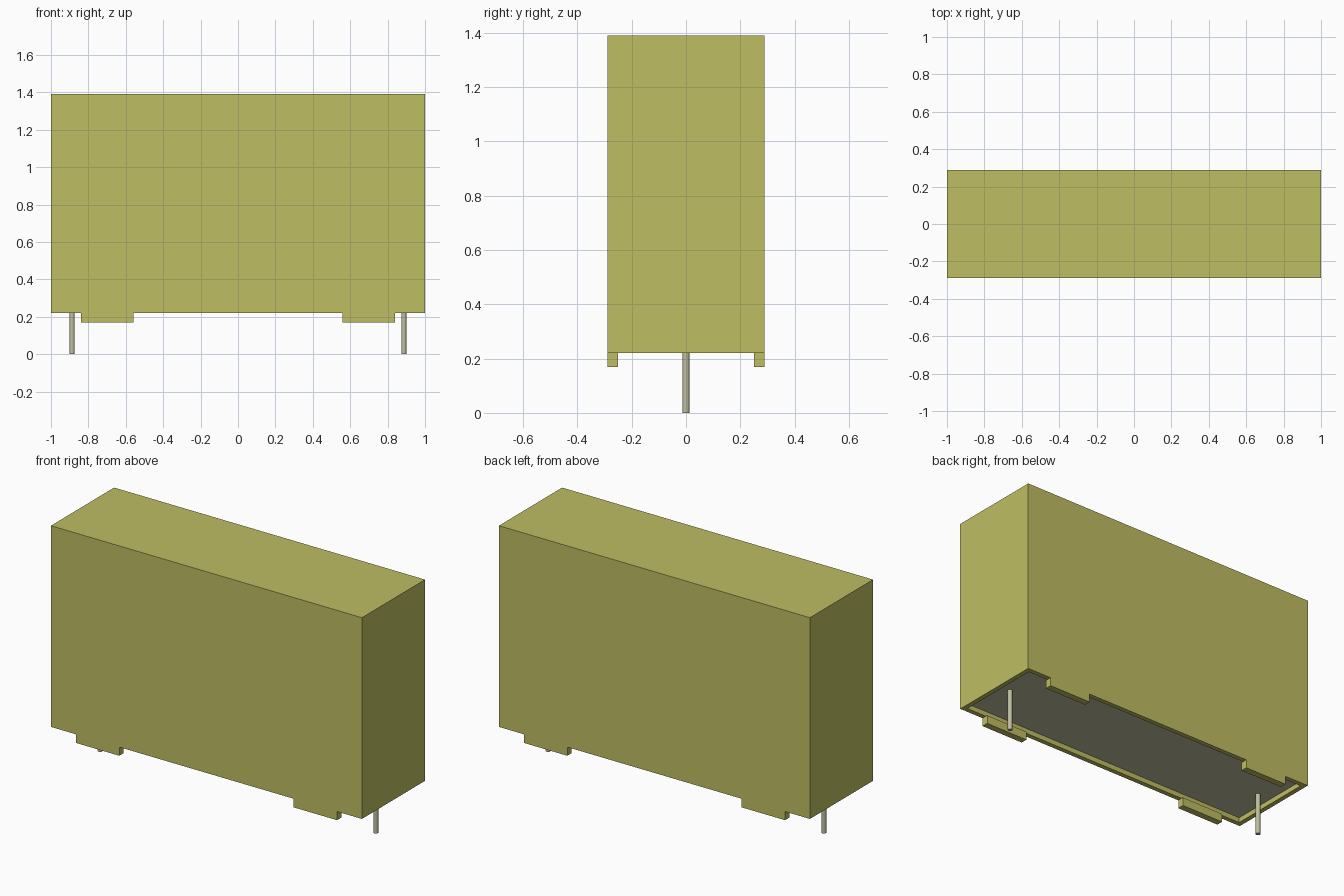
import bpy
import bmesh
from mathutils import Matrix, Vector

cube = bpy.data.objects.get("Cube")
if cube:
    bpy.data.objects.remove(cube, do_unlink=True)

HALF_X, HALF_Y = 1.0, 0.29
BASE, TOP, FOOT_BOTTOM = 0.22, 1.39, 0.17
WALL, RECESS = 0.04, 0.03


def material(name, color):
    mat = bpy.data.materials.new(name)
    mat.use_nodes = True
    mat.diffuse_color = color
    mat.node_tree.nodes["Principled BSDF"].inputs["Base Color"].default_value = color
    return mat


yellow = material("yellow_plastic", (0.52, 0.515, 0.125, 1))
grey = material("pale_grey", (0.52, 0.52, 0.35, 1))


def finish(name, bm, *mats):
    mesh = bpy.data.meshes.new(name)
    bm.to_mesh(mesh)
    bm.free()
    for mat in mats:
        mesh.materials.append(mat)
    obj = bpy.data.objects.new(name, mesh)
    bpy.context.collection.objects.link(obj)
    return obj


def box(low, high):
    low, high = Vector(low), Vector(high)
    bm = bmesh.new()
    place = Matrix.Translation((low + high) / 2) @ Matrix.Diagonal((*(high - low), 1))
    bmesh.ops.create_cube(bm, size=1, matrix=place)
    return bm


# Case with a shallow sealed recess underneath
bm = box((-HALF_X, -HALF_Y, BASE), (HALF_X, HALF_Y, TOP))
bm.normal_update()
floor = min(bm.faces, key=lambda f: f.calc_center_median().z)
bmesh.ops.inset_individual(bm, faces=[floor], thickness=WALL)
bmesh.ops.inset_individual(bm, faces=[floor], thickness=0, depth=-RECESS)
floor.material_index = 1
finish("case", bm, yellow, grey)

for x_name, sx in (("left", 1), ("right", -1)):
    # Standoff feet, flush with the outside of the long walls
    for y_name, sy in (("front", -1), ("back", 1)):
        xs = sorted((sx * 0.56, sx * 0.84))
        ys = sorted((sy * (HALF_Y - WALL), sy * HALF_Y))
        foot = box((xs[0], ys[0], FOOT_BOTTOM), (xs[1], ys[1], BASE))
        finish(f"foot_{y_name}_{x_name}", foot, yellow)

    # Round lead wire
    length = BASE + RECESS
    bm = bmesh.new()
    bmesh.ops.create_cone(bm, cap_ends=True, segments=16, radius1=0.013, radius2=0.013,
                          depth=length, matrix=Matrix.Translation((sx * 0.887, 0, length / 2)))
    for face in bm.faces:
        face.smooth = len(face.verts) == 4
    for edge in bm.edges:
        edge.smooth = all(f.smooth for f in edge.link_faces)
    finish(f"pin_{x_name}", bm, grey)
